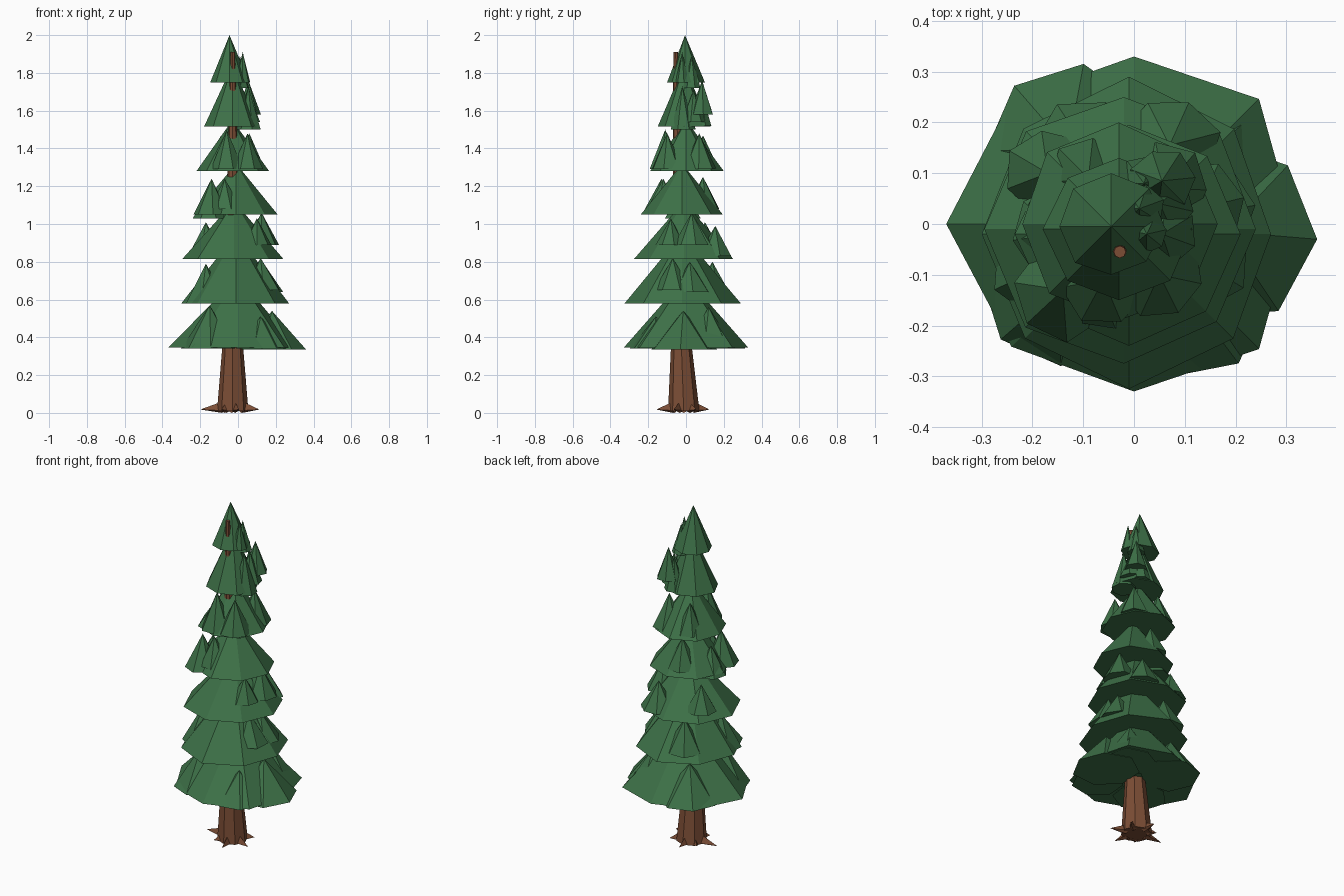
import bpy, bmesh, math, random
from mathutils import Vector

random.seed(4)


def material(name, rgb):
    m = bpy.data.materials.new(name)
    m.diffuse_color = (*rgb, 1)
    return m


GREEN = material("needle green", (0.047, 0.165, 0.064))
BROWN = material("bark brown", (0.20, 0.075, 0.036))


def finish(name, bm, mat):
    bmesh.ops.recalc_face_normals(bm, faces=bm.faces[:])
    me = bpy.data.meshes.new(name)
    bm.to_mesh(me)
    bm.free()
    me.materials.append(mat)
    ob = bpy.data.objects.new(name, me)
    bpy.context.collection.objects.link(ob)
    return ob


def spike(bm, ring, tip):
    """Closed pyramid from a ring of points to a tip."""
    vs = [bm.verts.new(p) for p in ring]
    t = bm.verts.new(tip)
    bm.faces.new(vs[::-1])
    for i, v in enumerate(vs):
        bm.faces.new((v, vs[(i + 1) % len(vs)], t))


# Foliage tiers: base z, apex z, apex x, apex y, extents east, north, west, south
TIERS = [
    (0.345, 0.72, 0.00, 0.00, 0.315, 0.33, -0.37, -0.33),
    (0.58, 0.95, -0.01, -0.02, 0.27, 0.29, -0.30, -0.325),
    (0.815, 1.12, -0.02, -0.01, 0.24, 0.25, -0.295, -0.275),
    (1.05, 1.32, -0.01, -0.02, 0.21, 0.195, -0.235, -0.24),
    (1.28, 1.55, -0.03, 0.00, 0.165, 0.20, -0.22, -0.19),
    (1.515, 1.84, -0.03, -0.01, 0.115, 0.13, -0.18, -0.15),
    (1.75, 2.00, -0.045, -0.005, 0.06, 0.10, -0.147, -0.10),
]
for n, (z0, z1, cx, cy, e, no, w, s) in enumerate(TIERS):
    card = [e - cx, no - cy, cx - w, cy - s]
    ring = []
    for i in range(8):
        a = i * math.pi / 4
        r = card[i // 2] if i % 2 == 0 else (card[i // 2] + card[(i // 2 + 1) % 4]) / 2
        if i % 2:
            r *= 1.08 if n == 0 and i in (1, 7) else random.uniform(0.97, 1.03)
        ring.append((cx + r * math.cos(a), cy + r * math.sin(a), z0))
    bm = bmesh.new()
    spike(bm, ring, (cx, cy, z1))
    finish(f"foliage_tier_{n + 1}", bm, GREEN)

# Branch clumps: x, y, base z, apex z, base radius
CLUMPS = [
    (-0.15, -0.13, 0.34, 0.57, 0.15), (0.12, -0.16, 0.34, 0.51, 0.14),
    (0.18, -0.015, 0.335, 0.54, 0.185), (-0.13, 0.15, 0.34, 0.55, 0.175),
    (0.13, 0.12, 0.34, 0.56, 0.15),
    (-0.17, -0.08, 0.58, 0.79, 0.115), (0.12, -0.07, 0.65, 0.82, 0.11),
    (0.13, 0.02, 0.64, 0.80, 0.11), (-0.09, 0.14, 0.62, 0.80, 0.11),
    (0.125, 0.03, 0.89, 1.06, 0.10), (0.07, 0.155, 0.83, 0.99, 0.10),
    (-0.17, 0.10, 0.86, 1.01, 0.09), (0.10, -0.08, 0.89, 1.03, 0.08),
    (-0.14, -0.13, 1.05, 1.24, 0.10), (-0.07, -0.12, 1.08, 1.24, 0.09),
    (-0.15, -0.02, 1.03, 1.19, 0.095), (-0.04, 0.09, 1.08, 1.25, 0.09),
    (0.05, -0.10, 1.29, 1.48, 0.09), (-0.06, -0.11, 1.29, 1.50, 0.09),
    (0.06, 0.07, 1.29, 1.48, 0.09), (-0.09, 0.09, 1.30, 1.47, 0.08),
    (0.055, -0.02, 1.50, 1.73, 0.07), (0.055, 0.085, 1.58, 1.76, 0.065),
    (0.05, 0.04, 1.54, 1.71, 0.07), (0.02, 0.08, 1.52, 1.71, 0.06),
    (0.025, -0.02, 1.75, 1.91, 0.04), (0.01, 0.03, 1.72, 1.89, 0.05),
]
bm = bmesh.new()
SIDES = 7
for x, y, z0, z1, r in CLUMPS:
    turn = math.atan2(y, x)  # one corner points outwards
    ring = []
    for i in range(SIDES):
        a, k = turn + i * math.tau / SIDES, r * random.uniform(0.92, 1.04)
        ring.append((x + k * math.cos(a), y + k * math.sin(a), z0))
    spike(bm, ring, (x, y, z1))
finish("branch_clumps", bm, GREEN)

# Trunk: tapered, leaning slightly towards the front
bm = bmesh.new()
rings = []
for z, r, y in [(0.01, 0.083, -0.012), (0.34, 0.056, -0.024), (1.05, 0.034, -0.037),
                (1.91, 0.012, -0.055)]:
    rings.append([bm.verts.new((-0.028 + r * math.cos(i * math.tau / 8),
                                y + r * math.sin(i * math.tau / 8), z)) for i in range(8)])
for a, b in zip(rings, rings[1:]):
    for i in range(8):
        j = (i + 1) % 8
        bm.faces.new((a[i], a[j], b[j], b[i]))
bm.faces.new(rings[0][::-1])
bm.faces.new(rings[-1])
finish("trunk", bm, BROWN)

# Roots: flat spikes spreading over the ground
bm = bmesh.new()
for deg, length in [(178, 0.172), (235, 0.105), (283, 0.147), (340, 0.15),
                    (35, 0.12), (95, 0.138), (140, 0.11)]:
    a = math.radians(deg)
    d, side = Vector((math.cos(a), math.sin(a), 0)), Vector((-math.sin(a), math.cos(a), 0))
    c = Vector((-0.028, -0.014, 0)) + d * 0.055
    ring = [c + side * 0.022 + Vector((0, 0, 0.012)), c + Vector((0, 0, 0.06)),
            c - side * 0.022 + Vector((0, 0, 0.012)), c]
    spike(bm, ring, c + d * (length - 0.055) + Vector((0, 0, 0.018)))
finish("roots", bm, BROWN)
